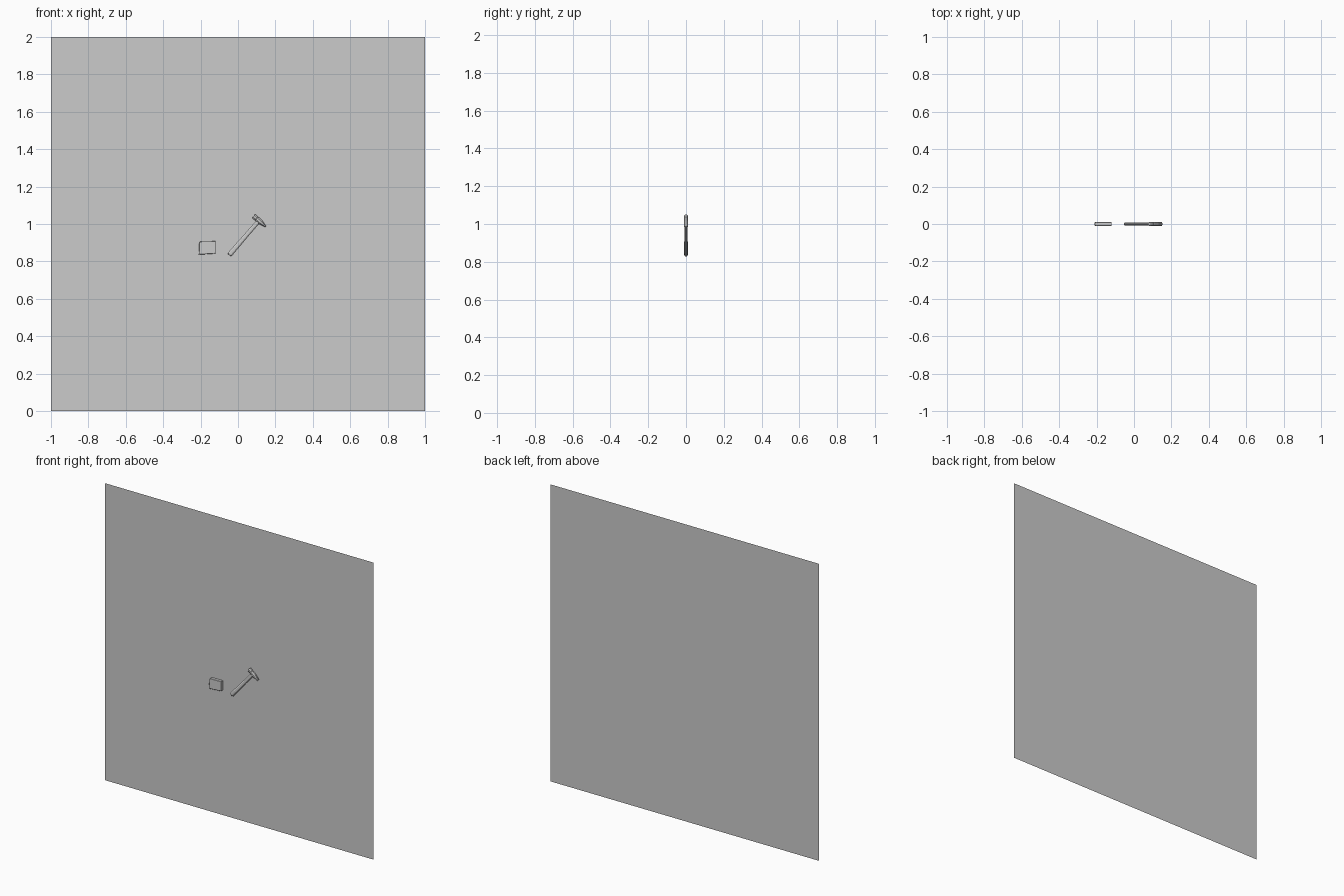
import bpy, bmesh, math
from mathutils import Vector

if "Cube" in bpy.data.objects:
    bpy.data.objects.remove(bpy.data.objects["Cube"])

DEPTH = Vector((0, 1, 0))


def finish(name, bm):
    bmesh.ops.recalc_face_normals(bm, faces=bm.faces)
    mesh = bpy.data.meshes.new(name)
    bm.to_mesh(mesh)
    bm.free()
    obj = bpy.data.objects.new(name, mesh)
    bpy.context.collection.objects.link(obj)
    return obj


def loft(name, origin, axis, side, sections, sides=8):
    """Sections are (distance along axis, half width, half depth)."""
    bm = bmesh.new()
    rings = []
    for dist, w, d in sections:
        ring = []
        for i in range(sides):
            a = 2 * math.pi * (i + 0.5) / sides
            k = 1 / math.cos(math.pi / sides)
            p = origin + axis * dist + side * (w * k * math.cos(a)) + DEPTH * (d * k * math.sin(a))
            ring.append(bm.verts.new(p))
        rings.append(ring)
    for r0, r1 in zip(rings, rings[1:]):
        for i in range(sides):
            j = (i + 1) % sides
            bm.faces.new((r0[i], r0[j], r1[j], r1[i]))
    bm.faces.new(rings[0])
    bm.faces.new(rings[-1])
    return finish(name, bm)


# Thin wall sheet behind the tools
bm = bmesh.new()
bm.faces.new([bm.verts.new((x, 0.0115, z)) for x, z in ((-1, 0), (1, 0), (1, 2), (-1, 2))])
finish("wall", bm)

# Hammer axes: handle runs diagonally, head is square to it
axis = Vector((0.654, 0, 0.756))
side = Vector((0.756, 0, -0.654))
butt = Vector((-0.045, 0, 0.836))

# Handle, slightly swollen at the grip
loft("hammer_handle", butt, axis, side, [
    (-0.003, 0.009, 0.006), (0.002, 0.0135, 0.009), (0.06, 0.013, 0.009),
    (0.14, 0.0115, 0.008), (0.247, 0.0115, 0.008)])

# Head: striking poll, neck, eye, then a tapering wedge
eye = butt + axis * 0.24
loft("hammer_head", eye, side, axis, [
    (-0.038, 0.011, 0.009), (-0.034, 0.0135, 0.0115), (-0.022, 0.0135, 0.0115),
    (-0.016, 0.011, 0.0095), (-0.010, 0.0135, 0.0115), (0.012, 0.0135, 0.0115),
    (0.050, 0.0025, 0.0095)])

# Slightly uneven block beside the hammer
bm = bmesh.new()
base = bm.faces.new([bm.verts.new((x, -0.0105, z)) for x, z in (
    (-0.21, 0.836), (-0.119, 0.842), (-0.119, 0.908), (-0.202, 0.907), (-0.207, 0.899))])
ext = bmesh.ops.extrude_face_region(bm, geom=[base])
bmesh.ops.translate(bm, vec=(0, 0.021, 0),
                    verts=[g for g in ext["geom"] if isinstance(g, bmesh.types.BMVert)])
block = finish("block", bm)
bev = block.modifiers.new("edge_bevel", "BEVEL")
bev.width = 0.002
bev.segments = 1
